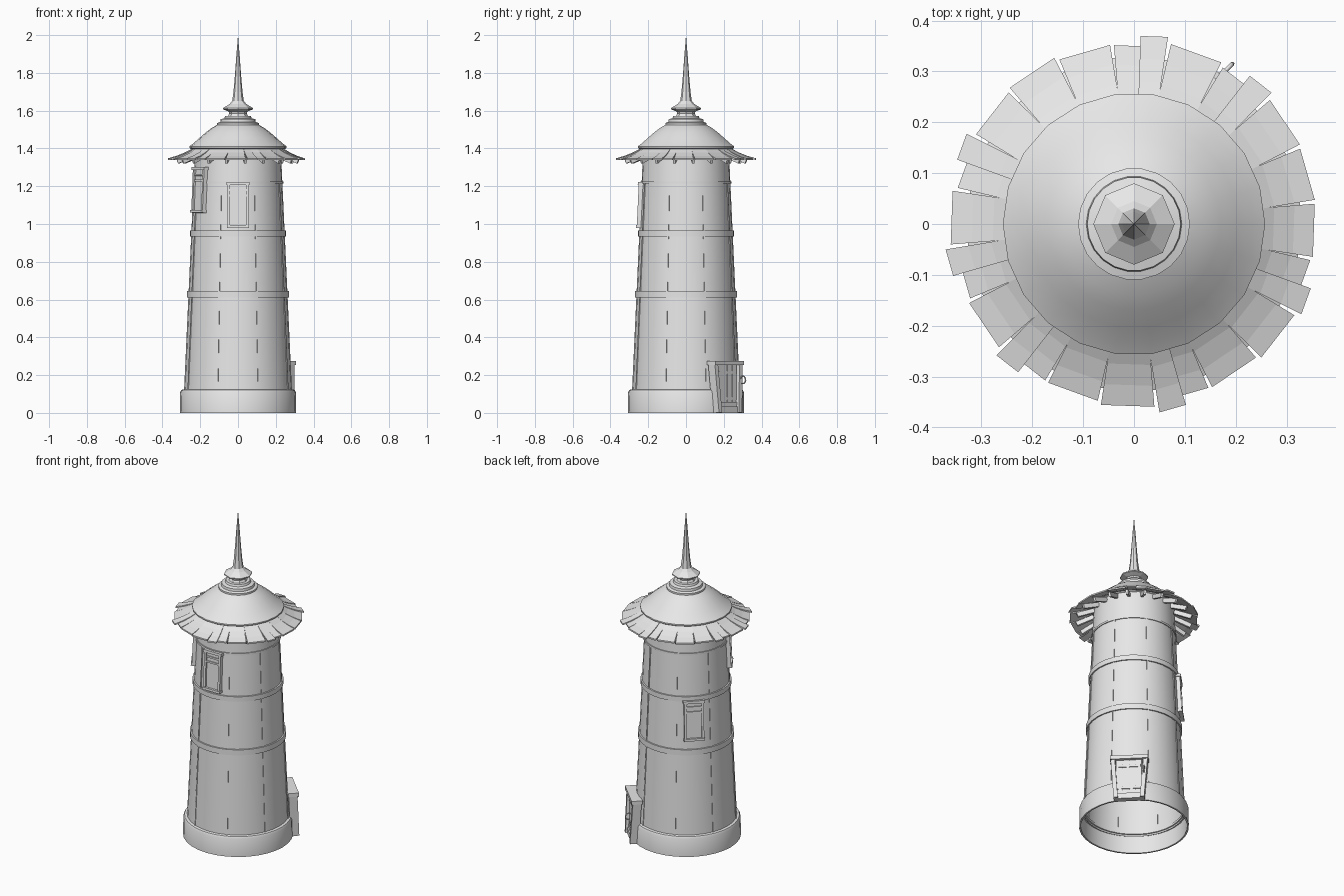
import bpy, bmesh, math
from math import sin, cos, pi, radians
from mathutils import Matrix, Vector

if "Cube" in bpy.data.objects:
    bpy.data.objects.remove(bpy.data.objects["Cube"])

GREY = bpy.data.materials.new("pale_grey")
GREY.use_nodes = True
GREY.diffuse_color = (0.8, 0.8, 0.8, 1)
GREY.node_tree.nodes["Principled BSDF"].inputs["Base Color"].default_value = (0.8, 0.8, 0.8, 1)


def finish(bm, name, smooth=False):
    bmesh.ops.recalc_face_normals(bm, faces=bm.faces)
    mesh = bpy.data.meshes.new(name)
    bm.to_mesh(mesh)
    bm.free()
    mesh.materials.append(GREY)
    ob = bpy.data.objects.new(name, mesh)
    bpy.context.collection.objects.link(ob)
    if smooth:
        bpy.ops.object.select_all(action='DESELECT')
        ob.select_set(True)
        bpy.context.view_layer.objects.active = ob
        bpy.ops.object.shade_smooth_by_angle(angle=radians(35))
    return ob


def lathe(name, profile, sides, closed=False, smooth=True):
    """Turn a (radius, height) profile round the z axis."""
    bm = bmesh.new()
    verts = [bm.verts.new((r, 0, z)) for r, z in profile]
    pairs = list(zip(verts, verts[1:])) + ([(verts[-1], verts[0])] if closed else [])
    edges = [bm.edges.new(p) for p in pairs]
    bmesh.ops.spin(bm, geom=verts + edges, cent=(0, 0, 0), axis=(0, 0, 1),
                   angle=2 * pi, steps=sides)
    bmesh.ops.remove_doubles(bm, verts=bm.verts, dist=0.0005)
    return finish(bm, name, smooth)


def around(angle, dist=0, z=0, tilt=0):
    """Frame on the wall: local x along the wall, y outward, z up."""
    return (Matrix.Rotation(radians(angle - 90), 4, 'Z') @ Matrix.Translation((0, dist, z))
            @ Matrix.Rotation(radians(tilt), 4, 'X'))


def add_box(bm, frame, centre, size):
    m = frame @ Matrix.Translation(centre) @ Matrix.Diagonal((*size, 1))
    bmesh.ops.create_cube(bm, size=1, matrix=m)


def wall_radius(z):
    return 0.285 - (z - 0.13) * 0.046


# Tower shell, plinth and hoops
lathe("tower_wall", [(wall_radius(z), z) for z in (0.1, 0.62, 0.95, 1.22, 1.4)], 32)
lathe("plinth", [(0.298, 0), (0.308, 0), (0.306, 0.11), (0.3, 0.122), (0.28, 0.126),
                 (0.28, 0.112), (0.298, 0.106)], 32, closed=True)
for name, z, h, out in (("lower_hoop", 0.627, 0.034, 0.008),
                        ("middle_hoop", 0.95, 0.03, 0.008),
                        ("upper_hoop", 1.22, 0.012, 0.005)):
    r = wall_radius(z)
    lathe(name, [(r - 0.01, z - h / 2), (r + out, z - h / 2),
                 (r + out, z + h / 2), (r - 0.01, z + h / 2)], 32, closed=True)

# Thin upright battens, almost flush with the wall
bm = bmesh.new()
for k in range(8):
    add_box(bm, around(22.5 + 45 * k, wall_radius(0.67), 0.67, 2.6), (0, 0, 0), (0.008, 0.006, 1.1))
finish(bm, "wall_battens")

# Roof dome with stepped collar
lathe("roof_dome", [(0.22, 1.385), (0.25, 1.398), (0.258, 1.403), (0.258, 1.411), (0.235, 1.428),
                    (0.205, 1.455), (0.17, 1.485), (0.14, 1.508), (0.11, 1.525), (0.11, 1.535),
                    (0.094, 1.54), (0.092, 1.555), (0.072, 1.56), (0.068, 1.572), (0, 1.575)], 22)

# Finial: neck, flange and needle
lathe("finial", [(0.055, 1.57), (0.046, 1.585), (0.05, 1.596), (0.08, 1.607), (0.08, 1.613),
                 (0.045, 1.635), (0.031, 1.65), (0.024, 1.70), (0.017, 1.78), (0.009, 1.89),
                 (0, 2.0)], 8, smooth=False)

# Eave boards: a curved sloping ring of separate tapered boards
SLOPE = [(0.235, 1.402), (0.275, 1.378), (0.315, 1.36), (0.355, 1.347)]
LONG_BOARDS = (2, 4, 8, 10, 12, 15, 18)


def add_board(bm, frame, x_scale, stretch, lift=0.0, thick=0.009):
    rows = []
    for i, (r, z) in enumerate(SLOPE):
        r = r + stretch * i / 3
        half = 0.0385 + (r - 0.235) * 0.115
        z += lift
        rows.append([bm.verts.new(frame @ Vector(p)) for p in
                     ((half * x_scale[0], r, z), (half * x_scale[1], r, z),
                      (half * x_scale[1], r, z - thick), (half * x_scale[0], r, z - thick))])
    for a, b in zip(rows, rows[1:]):
        for j in range(4):
            bm.faces.new((a[j], a[(j + 1) % 4], b[(j + 1) % 4], b[j]))
    bm.faces.new(rows[0])
    bm.faces.new(rows[-1])


bm = bmesh.new()
for k in range(20):
    frame = around(16 + 18 * k)
    if k in LONG_BOARDS:
        add_board(bm, frame, (-1, 0), -0.005)
        add_board(bm, frame, (0, 1), 0.015, 0.001)
    else:
        add_board(bm, frame, (-1, 1), 0.004 * sin(k * 2.3))
finish(bm, "eave_boards")

# Rafters under the board joints
bm = bmesh.new()
for k in range(20):
    add_box(bm, around(7 + 18 * k, 0.275, 1.352, -22), (0, 0, 0), (0.014, 0.105, 0.026))
finish(bm, "rafters")


# Sash windows
def window(name, angle, z):
    bm = bmesh.new()
    f = around(angle, wall_radius(z), z, 2.6)
    for side in (-1, 1):
        add_box(bm, f, (0.049 * side, 0, 0), (0.014, 0.03, 0.236))
    add_box(bm, f, (0, 0.002, 0.114), (0.124, 0.036, 0.016))
    add_box(bm, f, (0, 0.002, -0.114), (0.118, 0.036, 0.014))
    for bar in (0.05, 0.08):
        add_box(bm, f, (0, 0, bar), (0.09, 0.024, 0.01))
    add_box(bm, f, (0, -0.002, 0), (0.09, 0.014, 0.23))
    finish(bm, name)


window("front_window", 270, 1.1)
window("right_window", 212, 1.18)
window("back_window", 135, 0.82)

# Doorway: leaning posts, lintel, plank door, steps
DOOR = 45
bm = bmesh.new()
for side in (-1, 1):
    post = around(DOOR, 0.302, 0.128) @ Matrix.Translation((0.083 * side, 0, 0)) \
        @ Matrix.Rotation(radians(4 * side), 4, 'Y') @ Matrix.Rotation(radians(3), 4, 'X')
    add_box(bm, post, (0, 0, 0), (0.024, 0.05, 0.254))
add_box(bm, around(DOOR, 0.297, 0.264), (0, 0, 0), (0.215, 0.062, 0.022))
finish(bm, "door_frame")

bm = bmesh.new()
f = around(DOOR, 0.303, 0.145)
for k in range(4):
    add_box(bm, f, (0.036 * (k - 1.5), 0, 0), (0.033, 0.012, 0.22))
add_box(bm, f, (0, -0.004, 0), (0.15, 0.01, 0.22))
for z in (-0.07, 0.07):
    add_box(bm, f, (0, 0.006, z), (0.13, 0.008, 0.016))
finish(bm, "door")

bm = bmesh.new()
add_box(bm, around(DOOR, 0.305, 0.017), (0, 0, 0), (0.15, 0.036, 0.034))
add_box(bm, around(DOOR, 0.3, 0.046), (0, 0, 0), (0.15, 0.03, 0.024))
finish(bm, "door_steps")

# Curled iron hook on the post
curve = bpy.data.curves.new("post_hook", 'CURVE')
curve.dimensions = '3D'
curve.bevel_depth = 0.004
curve.bevel_resolution = 1
spline = curve.splines.new('POLY')
spline.points.add(8)
f = around(DOOR, 0.32, 0.175)
for i, p in enumerate(spline.points):
    t = pi * (0.9 - 1.5 * i / 8)
    p.co = (*(f @ Vector((-0.086, 0.02 + 0.02 * cos(t), 0.02 * sin(t)))), 1)
curve.materials.append(GREY)
bpy.context.collection.objects.link(bpy.data.objects.new("post_hook", curve))
